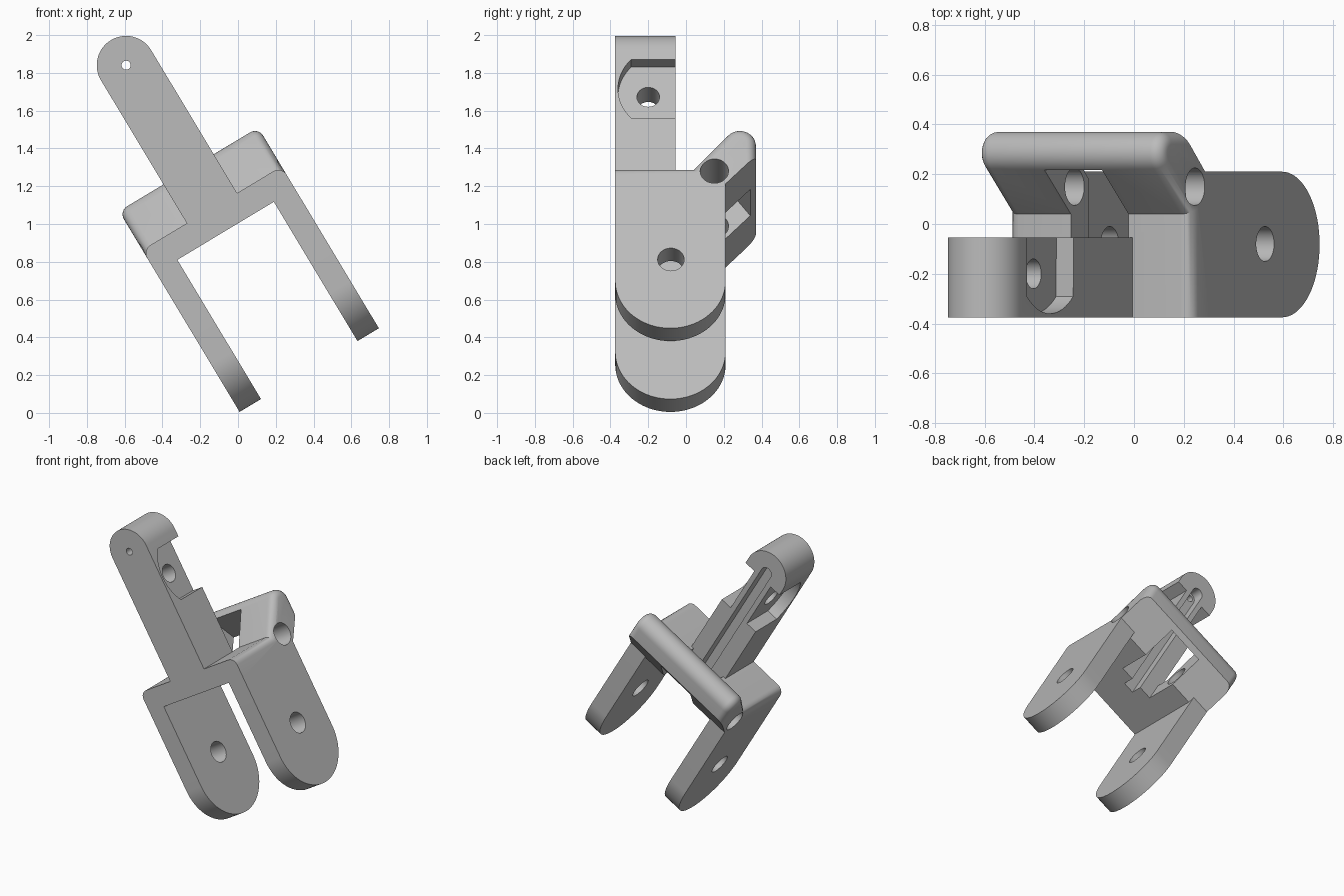
import bpy, bmesh, math
from mathutils import Matrix

if "Cube" in bpy.data.objects:
    bpy.data.objects.remove(bpy.data.objects["Cube"])

# Built upright (width = x, depth = y, height = z), then tilted at the end
FRONT, MID, BACK = -0.375, -0.055, 0.21
LEFT, RIGHT, CX = 0.01, 0.87, 0.44

grey = bpy.data.materials.new("plain grey")
grey.diffuse_color = (0.5, 0.5, 0.5, 1)
grey.use_nodes = True
grey.node_tree.nodes["Principled BSDF"].inputs["Base Color"].default_value = grey.diffuse_color


def arc(cx, cy, r, a0, a1, n=24):
    return [(cx + r * math.cos(math.radians(a0 + (a1 - a0) * i / n)),
             cy + r * math.sin(math.radians(a0 + (a1 - a0) * i / n))) for i in range(n + 1)]


def circle(cx, cy, r, n=40):
    return arc(cx, cy, r, 0, 360, n)[:-1]


def prism(name, pts, axis, lo, hi, round_edges=None, radius=0.05):
    """Extrude a profile: axis 'x' takes (y, z) points, axis 'y' takes (x, z)."""
    bm = bmesh.new()
    rings = []
    for d in (lo, hi):
        rings.append([bm.verts.new((d, a, b) if axis == 'x' else (a, d, b)) for a, b in pts])
    n = len(pts)
    bm.faces.new(rings[0])
    bm.faces.new(rings[1][::-1])
    for i in range(n):
        j = (i + 1) % n
        bm.faces.new((rings[0][j], rings[0][i], rings[1][i], rings[1][j]))
    bmesh.ops.recalc_face_normals(bm, faces=bm.faces)
    if round_edges:
        edges = [e for e in bm.edges if round_edges(*[v.co for v in e.verts])]
        bmesh.ops.bevel(bm, geom=edges, offset=radius, segments=6, profile=0.5, affect='EDGES')
        bmesh.ops.recalc_face_normals(bm, faces=bm.faces)
    me = bpy.data.meshes.new(name)
    bm.to_mesh(me)
    bm.free()
    me.materials.append(grey)
    ob = bpy.data.objects.new(name, me)
    bpy.context.collection.objects.link(ob)
    return ob


def combine(target, other, op):
    m = target.modifiers.new(op, 'BOOLEAN')
    m.operation, m.object, m.solver = op, other, 'EXACT'
    bpy.context.view_layer.update()
    dg = bpy.context.evaluated_depsgraph_get()
    me = bpy.data.meshes.new_from_object(target.evaluated_get(dg))
    target.modifiers.clear()
    target.data = me
    bpy.data.objects.remove(other)


# Bridge plate with the slanted, round-topped bar behind it
profile = [(FRONT, 0.86), (FRONT, 1.0), (0.04, 1.0)]
profile += arc(0.285, 1.155, 0.085, 138, 0, 14) + [(0.37, 1.067), (0.18, 0.86)]


def outer_rim(a, b):
    top = min(a.z, b.z) > 0.99
    return abs(a.x - b.x) < 1e-5 and top


bracket = prism("clevis_bracket", profile, 'x', LEFT, RIGHT, outer_rim)

# Two fork legs with round lower ends
leg = [(BACK, 0.893), (0.18, 0.86), (FRONT, 0.86)] + arc(-0.0825, 0.2925, 0.2925, 180, 360, 36)
for name, lo, hi in (("left_leg", LEFT, 0.142), ("right_leg", 0.738, RIGHT)):
    combine(bracket, prism(name, leg, 'x', lo, hi), 'UNION')

# Long arm with a round head
arm = [(CX - 0.155, 0.9), (CX + 0.155, 0.9)] + arc(CX, 1.883, 0.155, 0, 180, 36)
combine(bracket, prism("arm", arm, 'y', FRONT, MID), 'UNION')

# Opening through the bridge, square to the slanted bar
slot = [(MID, 0.7), (MID, 1.1), (0.147, 1.3), (0.22, 1.2), (0.34, 1.035), (0.45, 0.884), (0.45, 0.7)]
combine(bracket, prism("bridge_opening", slot, 'x', 0.305, 0.575), 'DIFFERENCE')

# Side pockets in the arm, one on each side
pocket = [(0.0, 1.463), (0.0, 1.826)] + arc(-0.09, 1.645, 0.27, 138, 222, 16)
for lo, hi in ((0.2, CX - 0.075), (CX + 0.075, 0.68)):
    combine(bracket, prism("side_pocket", pocket, 'x', lo, hi), 'DIFFERENCE')

# Groove down the back of the arm
groove = [(CX - 0.04, 0.8), (CX + 0.04, 0.8)] + arc(CX, 1.883, 0.04, 0, 180, 12)
combine(bracket, prism("arm_groove", groove, 'y', MID - 0.08, 0.0), 'DIFFERENCE')

# Round holes: legs, bar, pockets and arm head
for y, z, r in ((-0.08, 0.425, 0.07), (0.15, 0.971, 0.075), (-0.2, 1.641, 0.06)):
    combine(bracket, prism("cross_hole", circle(y, z, r), 'x', -0.2, 1.1), 'DIFFERENCE')
combine(bracket, prism("head_hole", circle(CX, 1.883, 0.024, 24), 'y', -0.6, 0.2), 'DIFFERENCE')

# Tilt the finished part and smooth the curves
bracket.data.transform(Matrix.Rotation(math.radians(-31), 4, 'Y'))
bpy.ops.object.select_all(action='DESELECT')
bracket.select_set(True)
bpy.context.view_layer.objects.active = bracket
bpy.ops.object.shade_smooth_by_angle(angle=math.radians(30))
